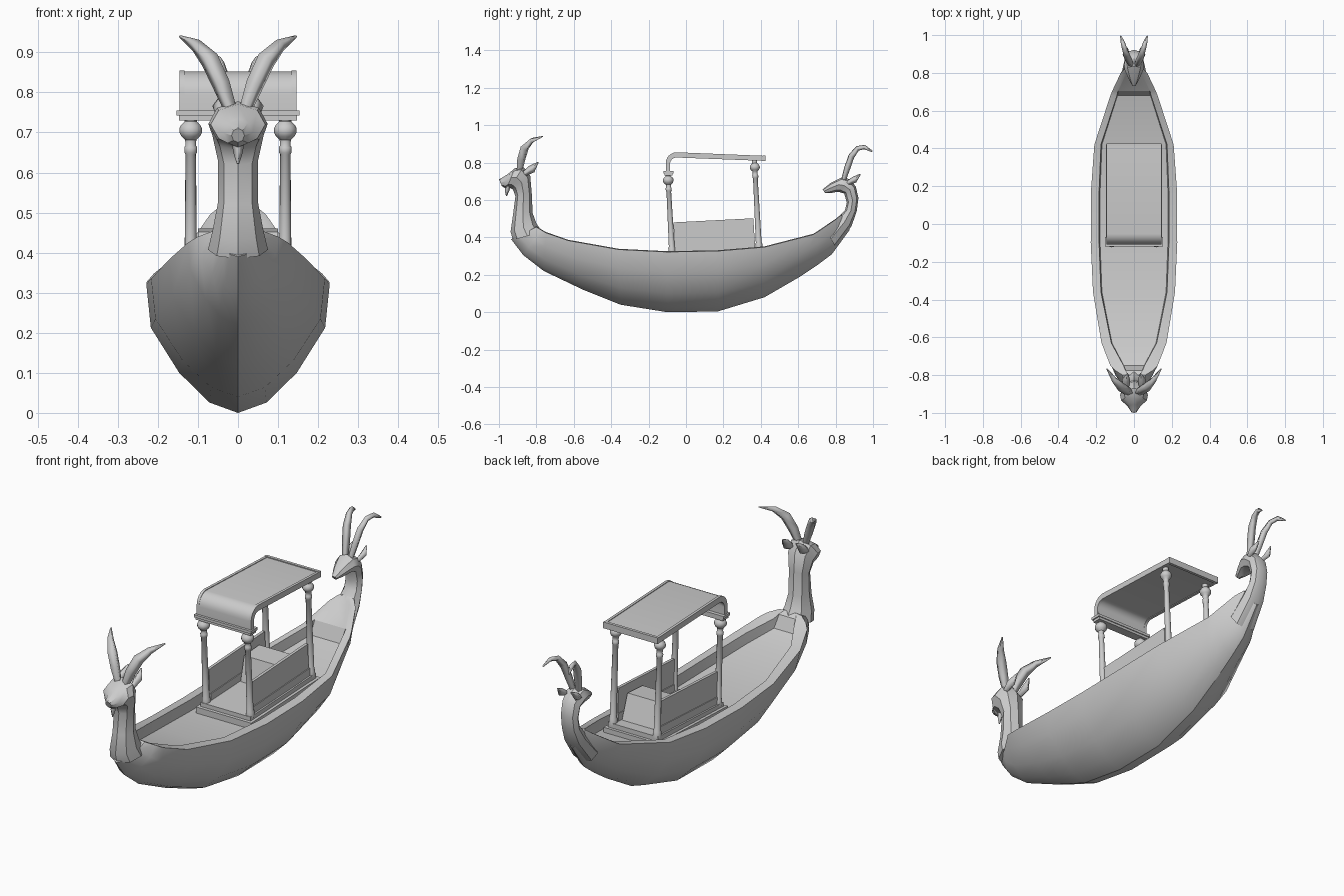
import bpy, bmesh, math
from mathutils import Vector

if "Cube" in bpy.data.objects:
    bpy.data.objects.remove(bpy.data.objects["Cube"])


def make(name, bm, smooth=None):
    bmesh.ops.recalc_face_normals(bm, faces=bm.faces)
    me = bpy.data.meshes.new(name)
    bm.to_mesh(me)
    bm.free()
    ob = bpy.data.objects.new(name, me)
    bpy.context.collection.objects.link(ob)
    if smooth:
        bpy.ops.object.select_all(action='DESELECT')
        ob.select_set(True)
        bpy.context.view_layer.objects.active = ob
        bpy.ops.object.shade_smooth_by_angle(angle=math.radians(smooth))
    return ob


def loft(name, rings, smooth=None):
    """Skin a list of equal-length closed rings and cap both ends."""
    bm = bmesh.new()
    vs = [[bm.verts.new(p) for p in r] for r in rings]
    n = len(vs[0])
    for a, b in zip(vs, vs[1:]):
        for i in range(n):
            j = (i + 1) % n
            bm.faces.new((a[i], a[j], b[j], b[i]))
    bm.faces.new(vs[0])
    bm.faces.new(vs[-1])
    return make(name, bm, smooth)


def prism(name, pts, x0, x1, smooth=None):
    """Side-view polygon (y, z) swept from x0 to x1."""
    return loft(name, [[(x, y, z) for y, z in pts] for x in (x0, x1)], smooth)


def animal(name, secs):
    """Neck and head: each section spans front edge to back edge, with a half width."""
    rings = []
    for fy, fz, by, bz, w in secs:
        f, b = Vector((0, fy, fz)), Vector((0, by, bz))
        c, h = (f + b) / 2, (b - f) / 2
        rings.append([c + h * math.cos(a) + Vector((w * math.sin(a), 0, 0))
                      for a in (k * math.pi / 4 for k in range(8))])
    loft(name, rings, 35)


def spike(name, pts):
    """Tapered four-sided horn, ear or beard: (x, y, z, radius)."""
    cu = bpy.data.curves.new(name, 'CURVE')
    cu.dimensions = '3D'
    cu.bevel_depth = 1.0
    cu.bevel_resolution = 0
    cu.use_fill_caps = True
    sp = cu.splines.new('POLY')
    sp.points.add(len(pts) - 1)
    for p, (x, y, z, r) in zip(sp.points, pts):
        p.co = (x, y, z, 1)
        p.radius = r
    bpy.context.collection.objects.link(bpy.data.objects.new(name, cu))


def pair(name, pts):
    for s, side in ((1, "left"), (-1, "right")):
        spike(f"{name}_{side}", [(s * x, y, z, r) for x, y, z, r in pts])


# Hull: keel y, z | sheer y, z | half width | inner rim half width | deck depth
stations = [
    (-.935, .39, -.80, .455, .06, .03, 0),
    (-.87, .305, -.775, .44, .10, .045, 0),
    (-.76, .22, -.75, .425, .125, .055, .045),
    (-.55, .12, -.63, .383, .172, .12, .05),
    (-.35, .04, -.36, .335, .217, .175, .05),
    (-.10, 0, -.10, .322, .229, .185, .05),
    (.17, .004, .17, .327, .228, .185, .05),
    (.42, .08, .42, .348, .21, .175, .05),
    (.61, .19, .68, .415, .125, .09, .05),
    (.70, .25, .705, .43, .115, .085, 0),
    (.78, .31, .80, .495, .07, .04, 0),
    (.875, .44, .83, .52, .04, .02, 0),
]
shape = [(.31, .08), (.64, .31), (.95, .66), (1, 1)]
rings = []
for ky, kz, sy, sz, w, iw, d in stations:
    half = [(w * k, ky + (sy - ky) * h, kz + (sz - kz) * h) for k, h in shape]
    half += [(iw, sy, sz + .004), (iw * .97, sy, sz + .003 - d)]
    rings.append([(0, ky, kz)] + half + [(-x, y, z) for x, y, z in reversed(half)])
loft("hull", rings, 30)

# Bow neck and head
animal("bow_neck_and_head", [
    (-.925, .385, -.77, .43, .075), (-.938, .43, -.80, .475, .064),
    (-.925, .52, -.82, .53, .05), (-.912, .62, -.825, .64, .05),
    (-.925, .655, -.833, .73, .064), (-.94, .665, -.87, .778, .074),
    (-.955, .67, -.915, .77, .068), (-.967, .663, -.957, .735, .036),
    (-.985, .675, -1.0, .71, .016)])
pair("bow_horn", [(.018, -.89, .755, .017), (.042, -.88, .82, .024),
                  (.07, -.862, .88, .025), (.105, -.825, .918, .016), (.145, -.765, .94, .003)])
pair("bow_ear", [(.04, -.865, .74, .014), (.042, -.825, .765, .022), (.035, -.79, .802, .003)])
spike("bow_beard", [(0, -.95, .68, .016), (0, -.957, .65, .012), (0, -.96, .622, .003)])

# Stern neck and head
animal("stern_neck_and_head", [
    (.75, .44, .80, .345, .07), (.81, .505, .885, .46, .055),
    (.85, .545, .913, .54, .046), (.86, .585, .922, .61, .044),
    (.846, .635, .908, .672, .046), (.82, .642, .872, .712, .052),
    (.80, .642, .835, .722, .05), (.77, .636, .772, .69, .03), (.745, .636, .73, .656, .012)])
pair("stern_horn", [(.015, .842, .705, .014), (.025, .862, .77, .018), (.036, .885, .835, .018),
                    (.047, .918, .876, .014), (.058, .955, .883, .012), (.07, .995, .86, .004)])
pair("stern_ear", [(.035, .865, .69, .012), (.042, .90, .708, .018), (.035, .932, .738, .003)])

# Two-step cabin platform, following the slight deck slope
prism("platform_lower", [(-.11, .27), (.42, .29), (.42, .325), (-.11, .305)], -.148, .148)
prism("platform_upper", [(-.095, .30), (.405, .32), (.405, .347), (-.095, .325)], -.134, .134)

# Side panels with a base rail, and the bench with a sloped back
for s, side in ((1, "left"), (-1, "right")):
    prism(f"side_panel_{side}", [(-.06, .32), (.37, .34), (.36, .502), (-.067, .48)],
          s * .108, s * .122)
    prism(f"panel_rail_{side}", [(-.06, .32), (.37, .34), (.37, .383), (-.06, .36)],
          s * .104, s * .126)
prism("bench", [(.16, .325), (.35, .335), (.305, .46), (.19, .452)], -.10, .10)


# Posts with ball capitals
def post(name, x, foot, ball, r):
    f, b = Vector((x, *foot)), Vector((x, *ball))
    axis = b - f
    L = axis.length
    axis.normalize()
    side = Vector((1, 0, 0))
    fwd = axis.cross(side)
    prof = [(.019, -.01), (.019, .018), (.0155, .025), (.0125, L - .06), (.016, L - .055),
            (.016, L - .042), (.013, L - .038), (.014, L - r * .8)]
    prof += [(r * math.cos(a), L + r * .85 * math.sin(a)) for a in (-.6, -.2, .2, .6)]
    prof += [(.014, L + r * .8), (.014, L + .04)]
    loft(name, [[f + axis * t + (side * math.cos(a) + fwd * math.sin(a)) * q
                 for a in (k * math.tau / 12 for k in range(12))] for q, t in prof], 40)


for s, side in ((1, "left"), (-1, "right")):
    post(f"front_post_{side}", s * .118, (-.075, .325), (-.095, .705), .029)
    post(f"rear_post_{side}", s * .118, (.39, .347), (.368, .775), .027)

# Front beam under the curved lip
prism("front_beam", [(-.115, .73), (-.072, .73), (-.072, .745), (-.115, .745)], -.147, .147)
prism("front_beam_cap", [(-.12, .742), (-.068, .742), (-.068, .755), (-.12, .755)], -.153, .153)

# Roof: flat slope bending down at the front, with an edge trim
outer, inner = [(-.108, .75)], [(-.085, .75)]
for k in range(7):
    a = math.pi - k * math.pi / 12 * .97
    c, sn = math.cos(a), math.sin(a)
    outer.append((-.05 + .058 * c, .794 + .058 * sn))
    inner.append((-.05 + .036 * c, .794 + .036 * sn))
outer.append((.42, .833))
inner.append((.42, .812))
roof = prism("roof", outer + inner[::-1], -.142, .142, 35)
prism("roof_rear_trim", [(.412, .808), (.426, .808), (.426, .838), (.412, .838)], -.146, .146)
for s, side in ((1, "left"), (-1, "right")):
    up = [(y, z + .003) for y, z in outer]
    lo = [(y, z - .003) for y, z in inner]
    prism(f"roof_trim_{side}", up + lo[::-1], s * .133, s * .146, 35)
